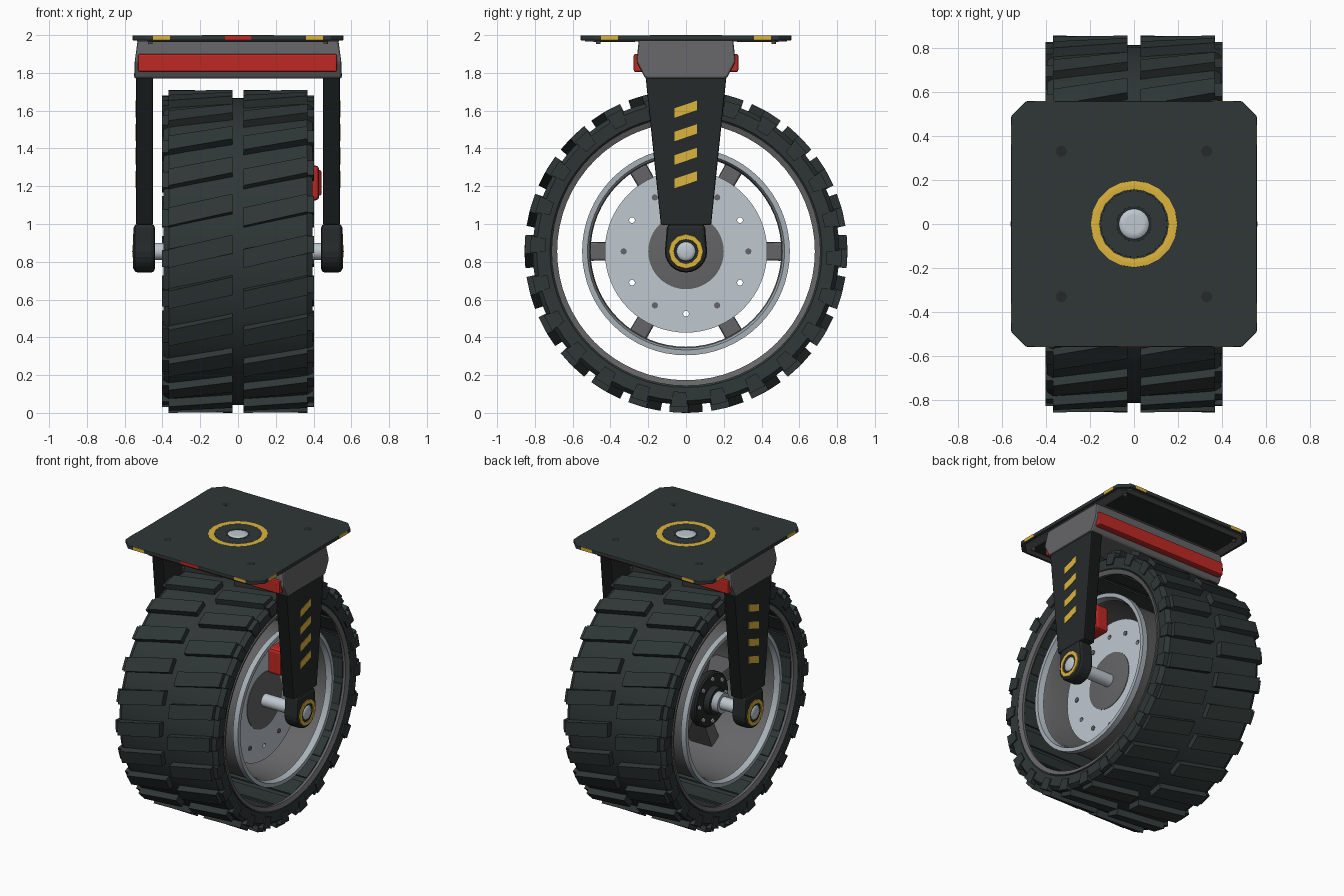
import bpy, bmesh, math
from mathutils import Vector

if "Cube" in bpy.data.objects:
    bpy.data.objects.remove(bpy.data.objects["Cube"])

ZC = 0.855  # axle height
TAU = math.tau


def mat(name, rgb):
    m = bpy.data.materials.new(name)
    m.diffuse_color = (*rgb, 1)
    m.use_nodes = True
    m.node_tree.nodes["Principled BSDF"].inputs["Base Color"].default_value = m.diffuse_color
    return m


RUBBER = mat("dark_rubber", (0.028, 0.038, 0.037))
BLACK = mat("black_paint", (0.019, 0.023, 0.023))
INK = mat("deep_black", (0.008, 0.010, 0.010))
GREY = mat("mid_grey", (0.13, 0.13, 0.135))
STEEL = mat("pale_steel", (0.52, 0.58, 0.63))
RIM = mat("rim_steel", (0.39, 0.44, 0.48))
RED = mat("red_paint", (0.52, 0.022, 0.018))
YELLOW = mat("yellow_paint", (0.72, 0.46, 0.045))


def finish(name, bm, material, smooth=None, bevel=0):
    bmesh.ops.recalc_face_normals(bm, faces=bm.faces)
    me = bpy.data.meshes.new(name)
    bm.to_mesh(me)
    bm.free()
    me.materials.append(material)
    ob = bpy.data.objects.new(name, me)
    bpy.context.collection.objects.link(ob)
    if bevel:
        b = ob.modifiers.new("bevel", 'BEVEL')
        b.width, b.segments, b.limit_method = bevel, 2, 'ANGLE'
    if smooth:
        bpy.ops.object.select_all(action='DESELECT')
        bpy.context.view_layer.objects.active = ob
        ob.select_set(True)
        bpy.ops.object.shade_smooth_by_angle(angle=math.radians(smooth))
    return ob


def wheel_pt(x, a, r):
    return Vector((x, -r * math.cos(a), ZC + r * math.sin(a)))


def upright_pt(z, a, r):
    return Vector((r * math.cos(a), r * math.sin(a), z))


def lathe(name, profile, material, n=64, closed=True, smooth=35, pt=wheel_pt):
    """Spin (axial, radius) points about the axle or the swivel axis."""
    bm = bmesh.new()
    rings = [[bm.verts.new(pt(x, TAU * i / n, max(r, 1e-4))) for i in range(n)] for x, r in profile]
    last = len(rings) if closed else len(rings) - 1
    for k in range(last):
        p, q = rings[k], rings[(k + 1) % len(rings)]
        for i in range(n):
            j = (i + 1) % n
            bm.faces.new((p[i], p[j], q[j], q[i]))
    return finish(name, bm, material, smooth)


def rod(name, x0, x1, r, material, n=32):
    return lathe(name, [(x0, 0), (x0, r), (x1, r), (x1, 0)], material, n, False)


def hexa(bm, pts):
    """Six-sided solid: four lower corners, then four upper corners."""
    v = [bm.verts.new(p) for p in pts]
    for f in ((0, 3, 2, 1), (4, 5, 6, 7), (0, 1, 5, 4), (1, 2, 6, 5), (2, 3, 7, 6), (3, 0, 4, 7)):
        bm.faces.new([v[i] for i in f])


def box(name, x, y, z, material, bevel=0):
    bm = bmesh.new()
    hexa(bm, [(a, b, c) for c in z for a, b in ((x[0], y[0]), (x[1], y[0]), (x[1], y[1]), (x[0], y[1]))])
    return finish(name, bm, material, bevel=bevel)


def prism(name, outline, d0, d1, place, material, bevel=0):
    """Extrude a 2D outline between depths d0 and d1."""
    bm = bmesh.new()
    a = [bm.verts.new(place(u, v, d0)) for u, v in outline]
    b = [bm.verts.new(place(u, v, d1)) for u, v in outline]
    bm.faces.new(a)
    bm.faces.new(b)
    for i in range(len(a)):
        j = (i + 1) % len(a)
        bm.faces.new((a[i], a[j], b[j], b[i]))
    return finish(name, bm, material, bevel=bevel)


def along_x(y, z, d):
    return (d, y, z)


def along_y(x, z, d):
    return (x, d, z)


def along_z(x, y, d):
    return (x, y, d)


# --- tyre: hollow carcass with slanted tread bars and shoulder blocks
lathe("tyre_carcass", [(-0.375, 0.705), (-0.39, 0.72), (-0.395, 0.79), (-0.365, 0.812),
                       (0.365, 0.812), (0.395, 0.79), (0.39, 0.72), (0.375, 0.705)], RUBBER, 72, smooth=30)
N = 24
bm = bmesh.new()
for side in (-1, 1):
    for i in range(N):
        a0 = TAU * i / N
        xs = (-0.368, -0.03) if side < 0 else (0.03, 0.368)
        pts = []
        for r, w in ((0.79, 0.062), (0.855, 0.058)):
            for x, s in ((xs[0], -1), (xs[1], -1), (xs[1], 1), (xs[0], 1)):
                skew = 0.09 * ((x - xs[0]) / (xs[1] - xs[0]) - 0.5)
                pts.append(wheel_pt(x, a0 + skew + s * w, r))
        hexa(bm, pts)
        ao = a0 + side * 0.045
        pts = []
        for r, w in ((0.745, 0.045), (0.825, 0.055)):
            for x, s in ((0.35, -1), (0.402, -1), (0.402, 1), (0.35, 1)):
                pts.append(wheel_pt(side * x, ao + s * w, r))
        hexa(bm, pts)
finish("tread_bars", bm, RUBBER)
# flat slabs lining the inside of the tyre
bm = bmesh.new()
for i in range(N):
    hexa(bm, [wheel_pt(x, TAU * i / N + s * 0.1, r) for r in (0.695, 0.71)
              for x, s in ((-0.35, -1), (0.35, -1), (0.35, 1), (-0.35, 1))])
finish("tyre_liner", bm, RUBBER)
for s, side in ((-1, "left"), (1, "right")):
    lathe(side + "_bead_ring", [(s * 0.362, 0.682), (s * 0.382, 0.682), (s * 0.394, 0.712), (s * 0.362, 0.712)], GREY)

# --- rim barrel, lips, spokes
lathe("rim_barrel", [(-0.36, 0.53), (-0.3, 0.505), (0.3, 0.505), (0.36, 0.53),
                     (0.36, 0.54), (0.3, 0.525), (-0.3, 0.525), (-0.36, 0.54)], GREY)
for s, side in ((-1, "left"), (1, "right")):
    lathe(side + "_rim_lip", [(s * 0.345, 0.51), (s * 0.385, 0.522), (s * 0.385, 0.55), (s * 0.345, 0.55)], RIM)
bm = bmesh.new()
for i in range(6):
    a = TAU * i / 6
    hexa(bm, [wheel_pt(x, a + s * w / r, r) for r, w, xs in ((0.1, 0.045, (-0.1, 0.12)), (0.515, 0.05, (-0.06, 0.12)))
              for x, s in ((xs[0], -1), (xs[1], -1), (xs[1], 1), (xs[0], 1))])
finish("spokes", bm, GREY, bevel=0.012)

# --- brake disc, hub and axle
disc = lathe("brake_disc", [(0.17, 0.1), (0.17, 0.43), (0.21, 0.43), (0.21, 0.1)], STEEL)
lathe("disc_hub", [(0.2, 0.04), (0.2, 0.2), (0.214, 0.2), (0.216, 0.19), (0.216, 0.04)], GREY)
lathe("hub_flange", [(-0.1, 0.04), (-0.1, 0.12), (-0.16, 0.13), (-0.16, 0.19), (-0.2, 0.19),
                     (-0.21, 0.18), (-0.21, 0.1), (-0.25, 0.09), (-0.25, 0.04)], BLACK, 40)
rod("axle", -0.47, 0.47, 0.045, STEEL)
rod("left_axle_sleeve", -0.3, -0.2, 0.07, RIM)


def bolts(name, count, radius, x0, x1, r, material, phase=0):
    bm = bmesh.new()
    for i in range(count):
        c = wheel_pt(0, TAU * i / count + phase, radius)
        v = [[bm.verts.new((x, c.y + r * math.cos(TAU * k / 8), c.z + r * math.sin(TAU * k / 8)))
              for k in range(8)] for x in (x0, x1)]
        bm.faces.new(v[0])
        bm.faces.new(v[1])
        for k in range(8):
            bm.faces.new((v[0][k], v[0][(k + 1) % 8], v[1][(k + 1) % 8], v[1][k]))
    return finish(name, bm, material)


bolts("disc_bolts", 6, 0.33, 0.2, 0.216, 0.017, GREY)
bolts("flange_bolts", 8, 0.15, -0.22, -0.2, 0.015, STEEL)
# through holes in the disc
cutter = bolts("disc_hole_cutter", 6, 0.33, 0.14, 0.24, 0.016, STEEL, TAU / 12)
cutter.hide_render = True
cutter.hide_set(True)
cut = disc.modifiers.new("holes", 'BOOLEAN')
cut.object, cut.operation, cut.solver = cutter, 'DIFFERENCE', 'EXACT'
box("brake_caliper", (0.32, 0.43), (-0.125, 0.125), (1.125, 1.31), RED, 0.02)
box("caliper_cover", (0.42, 0.442), (-0.1, 0.1), (1.15, 1.285), RED, 0.01)

# --- fork legs with stripes and axle ends
for s, side in ((-1, "left"), (1, "right")):
    leg = [(-0.215, 1.79), (0.215, 1.79), (0.133, 0.995), (-0.133, 0.995)]
    ob = prism(side + "_fork_leg", leg, s * 0.45, s * 0.54, along_x, BLACK, 0.008)
    ob.data.materials.append(INK)
    for f in ob.data.polygons:  # narrow front and back edges
        if abs(f.normal.y) > 0.7:
            f.material_index = 1
    end = [(0.112 * math.cos(a), ZC + 0.112 * math.sin(a)) for a in
           [math.radians(180 + 15 * k) for k in range(13)]]
    end += [(0.108, 0.9), (0.1, 1.0), (-0.1, 1.0), (-0.108, 0.9)]
    prism(side + "_fork_end", end, s * 0.44, s * 0.552, along_x, BLACK, 0.02)
    for k in range(4):
        z = 1.608 - 0.1245 * k
        bar = [(-0.06, z - 0.045), (0.058, z - 0.005), (0.058, z + 0.045), (-0.06, z + 0.005)]
        prism(f"{side}_stripe_{k + 1}", bar, s * 0.535, s * 0.543, along_x, YELLOW)
    lathe(side + "_axle_ring", [(s * 0.54, 0.064), (s * 0.557, 0.066), (s * 0.557, 0.09), (s * 0.54, 0.097)],
          YELLOW, 12, smooth=None)
    lathe(side + "_axle_cap", [(s * 0.54, 0.055), (s * 0.552, 0.05), (s * 0.558, 0.03), (s * 0.56, 0)],
          STEEL, 24, False, smooth=80)

# --- crown block joining the legs, with red bars front and back
crown = [(-0.25, 1.975), (0.25, 1.975), (0.262, 1.86), (0.215, 1.77), (-0.215, 1.77), (-0.262, 1.86)]
ob = prism("crown", crown, -0.55, 0.55, along_x, GREY, 0.012)
for v in ob.data.vertices:  # ends taper towards the plate
    if v.co.z > 1.9:
        v.co.x *= 0.965
for s, side in ((-1, "front"), (1, "back")):
    bar = [(-0.53, 1.805), (0.525, 1.805), (0.525, 1.9), (-0.53, 1.9)]
    prism(side + "_red_bar", bar, s * 0.2, s * 0.277, along_y, RED, 0.01)

# --- mounting plate
c, e = 0.49, 0.557
octagon = [(-c, -e), (c, -e), (e, -c), (e, c), (c, e), (-c, e), (-e, c), (-e, -c)]
prism("top_plate", octagon, 1.972, 1.998, along_z, RUBBER, 0.004)
prism("plate_underside", [(x * 0.96, y * 0.96) for x, y in octagon], 1.967, 1.974, along_z, GREY)
box("front_red_tab", (-0.07, 0.07), (-0.5585, -0.55), (1.974, 1.997), RED)
for s, side in ((-1, "front"), (1, "back")):
    box(side + "_under_panel", (-0.47, 0.47), sorted((s * 0.27, s * 0.49)), (1.963, 1.969), BLACK)
for s in (-1, 1):
    for t in (-1, 1):
        x = sorted((t * 0.36, t * 0.45))
        y = sorted((s * 0.55, s * 0.5585))
        box("edge_mark", x, y, (1.974, 1.997), YELLOW)
        box("edge_mark", y, x, (1.974, 1.997), YELLOW)
        for name, d, r, z0, z1, m in (("plate_bolt", 0.33, 0.026, 1.99, 1.9987, BLACK),
                                      ("under_bolt", 0.465, 0.012, 1.952, 1.97, GREY)):
            ring = [(s * d + r * math.cos(TAU * k / 8), t * d + r * math.sin(TAU * k / 8)) for k in range(8)]
            prism(name, ring, z0, z1, along_z, m)

# --- swivel ring and pin on top
lathe("swivel_ring", [(1.99, 0.155), (1.999, 0.158), (2.0, 0.178), (1.999, 0.196), (1.99, 0.2)],
      YELLOW, 20, pt=upright_pt, smooth=None)
lathe("swivel_disc", [(1.9988, 0.0), (1.9988, 0.15), (1.99, 0.156)], RUBBER, 32, False, pt=upright_pt)
lathe("swivel_seat", [(1.9992, 0.0), (1.9992, 0.08), (1.99, 0.085)], BLACK, 32, False, pt=upright_pt)
lathe("swivel_pin", [(1.985, 0.072), (1.9995, 0.068), (2.0, 0.04), (2.0, 0)], STEEL, 32, False, 80, upright_pt)
